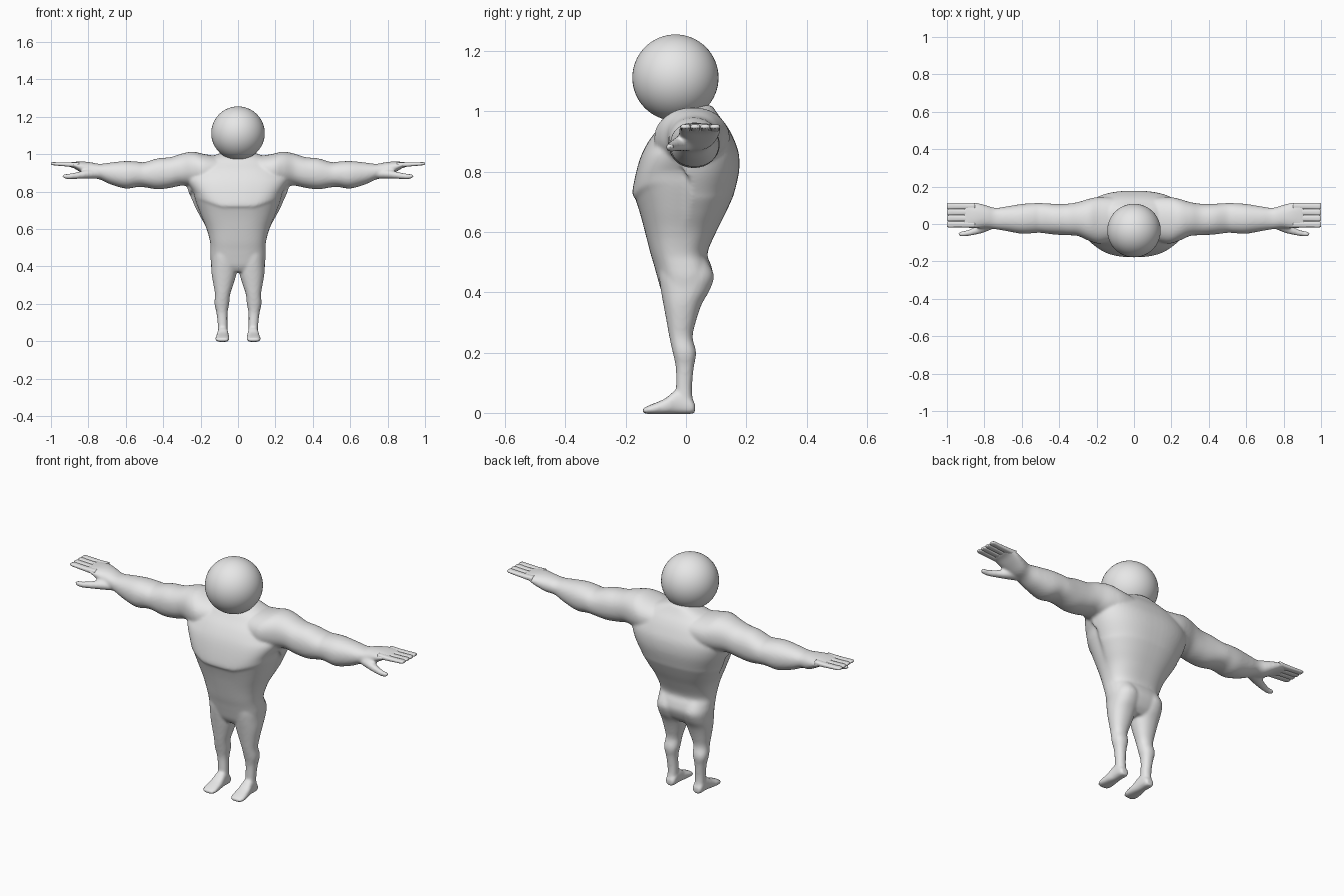
import bpy
import bmesh
from math import cos, sin, pi, copysign
from mathutils import Vector

old_cube = bpy.data.objects.get("Cube")
if old_cube:
    bpy.data.objects.remove(old_cube, do_unlink=True)

grey = bpy.data.materials.new("plain_grey")
grey.use_nodes = True
grey.diffuse_color = (0.8, 0.8, 0.8, 1)
grey.node_tree.nodes["Principled BSDF"].inputs["Base Color"].default_value = grey.diffuse_color


def smooth_rows(rows, steps):
    """Resample section rows along a Catmull-Rom curve."""
    result = []
    last = len(rows) - 1
    for i in range(last):
        a, b, c, d = (Vector(rows[min(max(k, 0), last)]) for k in range(i - 1, i + 3))
        for step in range(steps):
            t = step / steps
            result.append(b + (c - a) * (t / 2) + (a * 2 - b * 5 + c * 4 - d) * (t * t / 2)
                          + (b * 3 - a - c * 3 + d) * (t ** 3 / 2))
    result.append(Vector(rows[last]))
    return result


def loft(bm, rows, place, power=2.0, sides=40, steps=4):
    """Skin rounded sections; a row is (along, u_min, u_max, v_min, v_max)."""
    rings = []
    for along, u0, u1, v0, v1 in smooth_rows([Vector(r) for r in rows], steps):
        ring = []
        for k in range(sides):
            angle = 2 * pi * k / sides
            c, s = cos(angle), sin(angle)
            u = copysign(abs(c) ** (2 / power), c)
            v = copysign(abs(s) ** (2 / power), s)
            ring.append(bm.verts.new(place(along, (u0 + u1 + u * (u1 - u0)) / 2,
                                           (v0 + v1 + v * (v1 - v0)) / 2)))
        rings.append(ring)
    for low, high in zip(rings, rings[1:]):
        for k in range(sides):
            n = (k + 1) % sides
            bm.faces.new((low[k], low[n], high[n], high[k]))
    bm.faces.new(rings[0])
    bm.faces.new(rings[-1])


def finish(bm, name):
    bmesh.ops.recalc_face_normals(bm, faces=bm.faces)
    for face in bm.faces:
        face.smooth = True
    mesh = bpy.data.meshes.new(name)
    bm.to_mesh(mesh)
    bm.free()
    mesh.materials.append(grey)
    obj = bpy.data.objects.new(name, mesh)
    bpy.context.collection.objects.link(obj)
    return obj


def place_torso(z, x, y):
    # The lower chest edge sweeps upward towards the armpits
    if y < 0:
        weight = max(0, 1 - abs(z - .74) / .14)
        z += weight * .4 * max(0, abs(x) - .09)
    return x, y, z


# Torso: height, half width, front, back
torso = [(.37, .11, -.06, .04), (.4, .138, -.08, .07), (.45, .148, -.095, .09),
         (.49, .148, -.106, .083), (.53, .149, -.118, .071), (.6, .168, -.136, .1),
         (.66, .2, -.152, .13), (.71, .228, -.168, .153), (.73, .236, -.178, .16),
         (.8, .265, -.165, .176), (.86, .277, -.146, .175), (.91, .26, -.118, .158),
         (.95, .215, -.085, .137), (.985, .15, -.055, .11), (1.02, .05, .0, .086)]

# Arm and palm: x, front, back, bottom, top
arm = [(.08, -.08, .14, .83, .985), (.18, -.105, .145, .825, 1.0), (.24, -.09, .135, .825, 1.013),
       (.3, -.064, .117, .832, 1.003), (.36, -.06, .108, .82, .984), (.43, -.056, .108, .812, .977),
       (.5, -.047, .112, .823, .957), (.54, -.049, .111, .824, .96), (.6, -.052, .107, .816, .963),
       (.68, -.038, .094, .838, .955), (.74, -.028, .086, .865, .948), (.79, -.022, .1, .875, .957),
       (.84, -.024, .113, .902, .961), (.88, -.022, .113, .926, .958), (.91, -.018, .11, .934, .954)]
thumb = [(.74, -.02, .05, .868, .92), (.8, -.045, .02, .868, .918), (.85, -.058, -.015, .868, .906),
         (.9, -.066, -.036, .866, .896), (.93, -.066, -.04, .87, .894), (.938, -.06, -.046, .876, .888)]

# Leg: z, inner x, outer x, front, back
leg = [(.02, .056, .108, -.03, .025), (.08, .056, .108, -.033, .02), (.15, .056, .115, -.034, .026),
       (.2, .047, .126, -.044, .034), (.25, .042, .123, -.055, .022), (.3, .026, .131, -.064, .032),
       (.36, .008, .141, -.075, .052), (.41, .004, .144, -.084, .08), (.46, .004, .144, -.09, .092),
       (.52, .01, .13, -.09, .06)]
# Foot: y, inner x, outer x, sole, top
foot = [(.03, .062, .1, .0, .03), (.015, .054, .108, -.004, .05), (-.03, .052, .11, -.004, .075),
        (-.07, .048, .117, -.004, .047), (-.12, .046, .121, -.004, .026), (-.145, .056, .11, .0, .014)]

# Fused body skin
bm = bmesh.new()
loft(bm, [(z, -w, w, front, back) for z, w, front, back in torso], place_torso, power=2.5, sides=64)
for side in (-1, 1):
    loft(bm, arm, lambda x, y, z: (side * x, y, z), power=2.2)
    loft(bm, thumb, lambda x, y, z: (side * x, y, z))
    loft(bm, leg, lambda z, x, y: (side * x, y, z), power=2.2)
    loft(bm, foot, lambda y, x, z: (side * x, y, z), power=2.6)
body = finish(bm, "body")
remesh = body.modifiers.new("fuse", 'REMESH')
remesh.mode = 'VOXEL'
remesh.voxel_size = .007
remesh.use_smooth_shade = True
soften = body.modifiers.new("soften", 'SMOOTH')
soften.factor = .5
soften.iterations = 7

# Four flat fingers on each hand
for side, label in ((-1, "right"), (1, "left")):
    bm = bmesh.new()
    for k in range(4):
        y = -.018 + .0325 * k
        rows = [(.85, y, y + .033, .93, .957), (.9, y, y + .033, .933, .955),
                (.96, y, y + .033, .938, .956), (.99, y, y + .033, .941, .957),
                (1.0, y + .004, y + .029, .944, .954)]
        loft(bm, rows, lambda x, u, z: (side * x, u, z), power=2.8, sides=16)
    finish(bm, label + "_fingers")

# Round head
bm = bmesh.new()
bmesh.ops.create_uvsphere(bm, u_segments=48, v_segments=32, radius=.143)
head = finish(bm, "head")
head.location = (0, -.035, 1.112)
